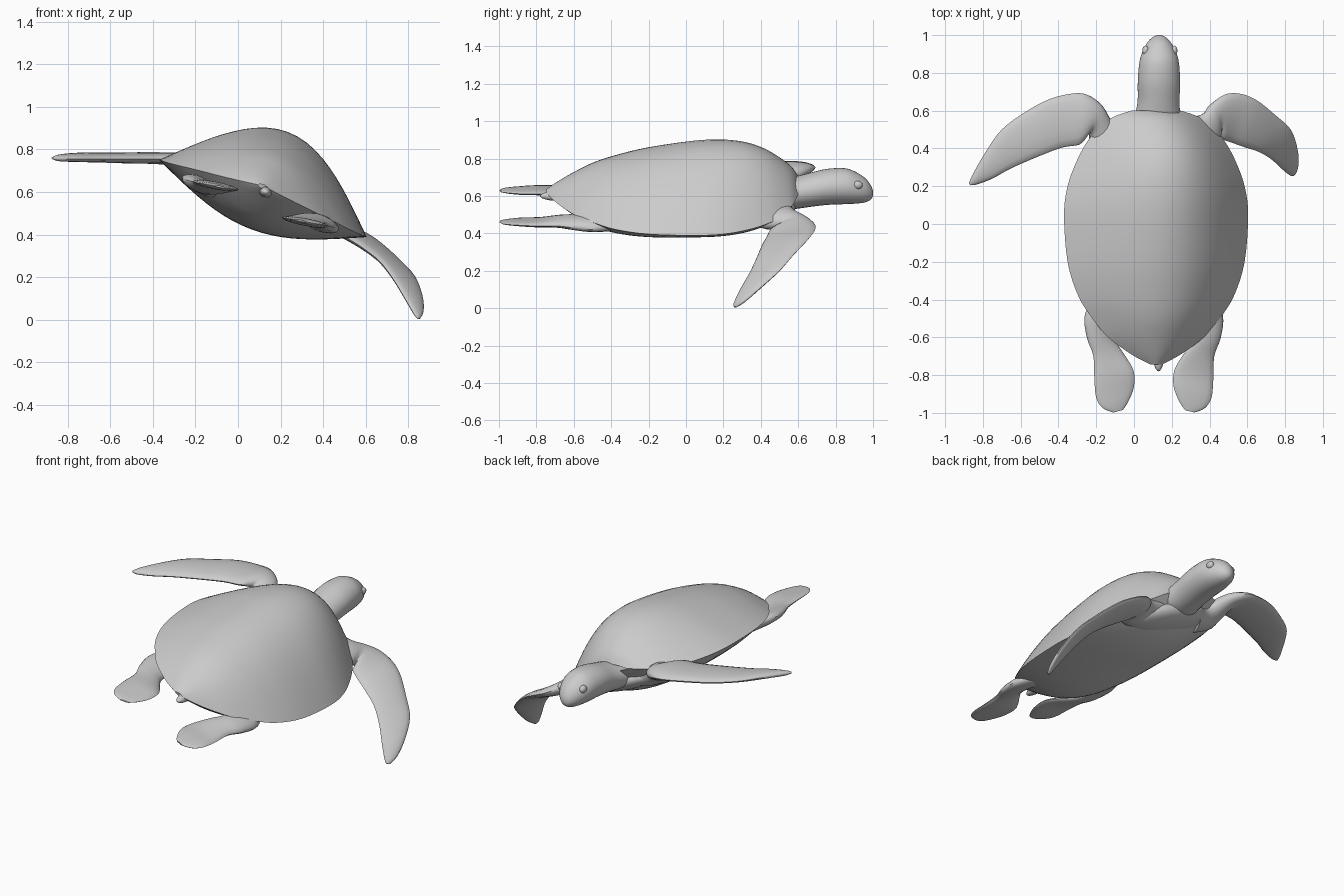
import bpy, bmesh, math
from mathutils import Vector, Matrix

if "Cube" in bpy.data.objects:
    bpy.data.objects.remove(bpy.data.objects["Cube"])

ROLL = math.radians(20.4)          # the whole body banks towards +x
CR, SR = math.cos(ROLL), math.sin(ROLL)


def smooth_rows(rows, sub=4):
    """Catmull-Rom interpolation of a table of stations."""
    out = []
    n = len(rows)
    for i in range(n - 1):
        p0, p1, p2, p3 = rows[max(i - 1, 0)], rows[i], rows[i + 1], rows[min(i + 2, n - 1)]
        for k in range(sub):
            t = k / sub
            out.append([0.5 * (2 * b + (c - a) * t + (2 * a - 5 * b + 4 * c - d) * t * t
                               + (3 * b - a - 3 * c + d) * t ** 3)
                        for a, b, c, d in zip(p0, p1, p2, p3)])
    out.append(list(rows[-1]))
    return out


def finish(name, bm):
    bmesh.ops.recalc_face_normals(bm, faces=bm.faces)
    me = bpy.data.meshes.new(name)
    bm.to_mesh(me)
    bm.free()
    ob = bpy.data.objects.new(name, me)
    bpy.context.collection.objects.link(ob)
    bpy.ops.object.select_all(action='DESELECT')
    ob.select_set(True)
    bpy.context.view_layer.objects.active = ob
    bpy.ops.object.shade_smooth_by_angle(angle=math.radians(50))
    return ob


def loft(name, rings, closed=True):
    bm = bmesh.new()
    vs = [[bm.verts.new(p) for p in r] for r in rings]
    n = len(vs[0])
    for a, b in zip(vs, vs[1:]):
        for i in range(n if closed else n - 1):
            j = (i + 1) % n
            bm.faces.new((a[i], a[j], b[j], b[i]))
    if closed:
        bm.faces.new(vs[0])
        bm.faces.new(vs[-1])
    return finish(name, bm)


def flipper(name, rows):
    """Rows: leading edge xyz, trailing edge xyz, thickness."""
    rows = smooth_rows(rows)
    mids = [(Vector(r[:3]) + Vector(r[3:6])) / 2 for r in rows]
    rings = []
    for i, r in enumerate(rows):
        half = (Vector(r[:3]) - Vector(r[3:6])) / 2
        along = mids[min(i + 1, len(mids) - 1)] - mids[max(i - 1, 0)]
        up = half.cross(along).normalized() * max(r[6], 0.006) / 2
        rings.append([mids[i] + half * math.cos(a) + up * math.sin(a)
                      for a in (math.tau * k / 16 for k in range(16))])
    return loft(name, rings)


def ellipsoid(name, loc, size, roll=0.0):
    bm = bmesh.new()
    bmesh.ops.create_uvsphere(bm, u_segments=24, v_segments=14, radius=1)
    m = Matrix.Translation(loc) @ Matrix.Rotation(roll, 4, 'Y') @ Matrix.Diagonal((*size, 1))
    bmesh.ops.transform(bm, matrix=m, verts=bm.verts)
    return finish(name, bm)


# Body stations: y, half width, rim height, dome height, belly depth
body = smooth_rows([
    (-.745, .03, .625, .01, .008), (-.69, .14, .61, .06, .03), (-.60, .27, .595, .125, .075),
    (-.50, .36, .585, .185, .12), (-.38, .44, .575, .235, .145), (-.20, .50, .57, .285, .155),
    (.05, .52, .57, .325, .15), (.20, .50, .57, .333, .145), (.32, .455, .575, .315, .135),
    (.42, .40, .585, .27, .115), (.50, .335, .60, .205, .085), (.565, .245, .63, .12, .045),
    (.60, .14, .655, .04, .015)])


def body_half(name, column, sign):
    rings = []
    for row in body:
        y, w, zc = row[:3]
        ring = []
        for k in range(33):
            s = -math.cos(math.pi * k / 32)
            u, v = w * s, sign * row[column] * math.cos(s * math.pi / 2)
            ring.append((.117 + u * CR + v * SR, y, zc - u * SR + v * CR))
        rings.append(ring)
    return loft(name, rings, closed=False)


body_half("upper_shell", 3, 1)
body_half("belly_plate", 4, -1)

# Shoulder mass between neck and front flippers
ellipsoid("shoulders", (.13, .42, .56), (.30, .17, .08), ROLL)

# Neck and head: y, centre x, centre z, half width, half height
head_rows = smooth_rows([
    (.45, .12, .60, .14, .075), (.57, .125, .615, .122, .085), (.65, .13, .63, .112, .09),
    (.75, .132, .648, .113, .096), (.85, .133, .652, .106, .096), (.91, .133, .643, .09, .084),
    (.96, .133, .63, .063, .064), (.99, .133, .618, .033, .036), (1.0, .133, .613, .01, .012)])
TILT = math.radians(8)
rings = []
for y, xc, zc, rx, rz in head_rows:
    ring = []
    for k in range(28):
        a = math.tau * k / 28
        u, v = rx * math.cos(a), rz * math.sin(a)
        ring.append((xc + u * math.cos(TILT) + v * math.sin(TILT), y,
                     zc - u * math.sin(TILT) + v * math.cos(TILT)))
    rings.append(ring)
loft("head_and_neck", rings)

# Eyes
for side, label in ((-1, "left"), (1, "right")):
    ellipsoid("eye_" + label, (.137 + side * .075, .918, .668 - side * .010),
              (.018, .026, .022), TILT)

# Front flippers: raised on the left, sweeping down on the right
flipper("front_flipper_left", [
    (0, .56, .64, -.10, .35, .60, .13), (-.10, .53, .68, -.22, .38, .66, .12),
    (-.17, .63, .72, -.235, .48, .72, .09), (-.25, .685, .745, -.25, .46, .745, .075),
    (-.33, .69, .755, -.29, .42, .755, .06), (-.45, .66, .765, -.38, .405, .755, .055),
    (-.58, .59, .765, -.50, .36, .755, .05), (-.70, .50, .77, -.65, .295, .755, .045),
    (-.78, .39, .77, -.75, .24, .755, .04), (-.85, .27, .765, -.83, .21, .755, .03),
    (-.875, .215, .76, -.865, .205, .758, .01)])
flipper("front_flipper_right", [
    (.24, .56, .56, .30, .35, .48, .13), (.36, .58, .52, .43, .40, .44, .10),
    (.41, .635, .49, .455, .49, .43, .08), (.48, .685, .455, .47, .45, .415, .07),
    (.56, .69, .42, .52, .43, .38, .055), (.65, .655, .37, .59, .405, .335, .05),
    (.75, .575, .285, .665, .38, .275, .045), (.83, .50, .20, .73, .34, .19, .04),
    (.865, .40, .11, .79, .285, .09, .035), (.87, .32, .04, .83, .255, .022, .025),
    (.855, .27, .006, .845, .257, .006, .01)])

# Rear flippers: the right one is the left one mirrored in the banked plane
rear = [
    (-.20, -.35, .655, -.05, -.40, .58, .09), (-.26, -.48, .67, -.10, -.52, .60, .075),
    (-.25, -.60, .66, -.10, -.61, .60, .065), (-.215, -.70, .65, -.065, -.67, .60, .05),
    (-.21, -.82, .65, -.005, -.77, .61, .038), (-.20, -.92, .645, 0, -.86, .61, .03),
    (-.165, -.975, .64, -.03, -.94, .615, .02), (-.11, -.998, .63, -.06, -.985, .62, .008)]
flipper("rear_flipper_left", rear)
flipper("rear_flipper_right", [(.21 - a, b, 1.09 - c, .21 - d, e, 1.09 - f, t)
                               for a, b, c, d, e, f, t in rear])

# Tail
ellipsoid("tail", (.13, -.69, .60), (.03, .09, .025), ROLL)
